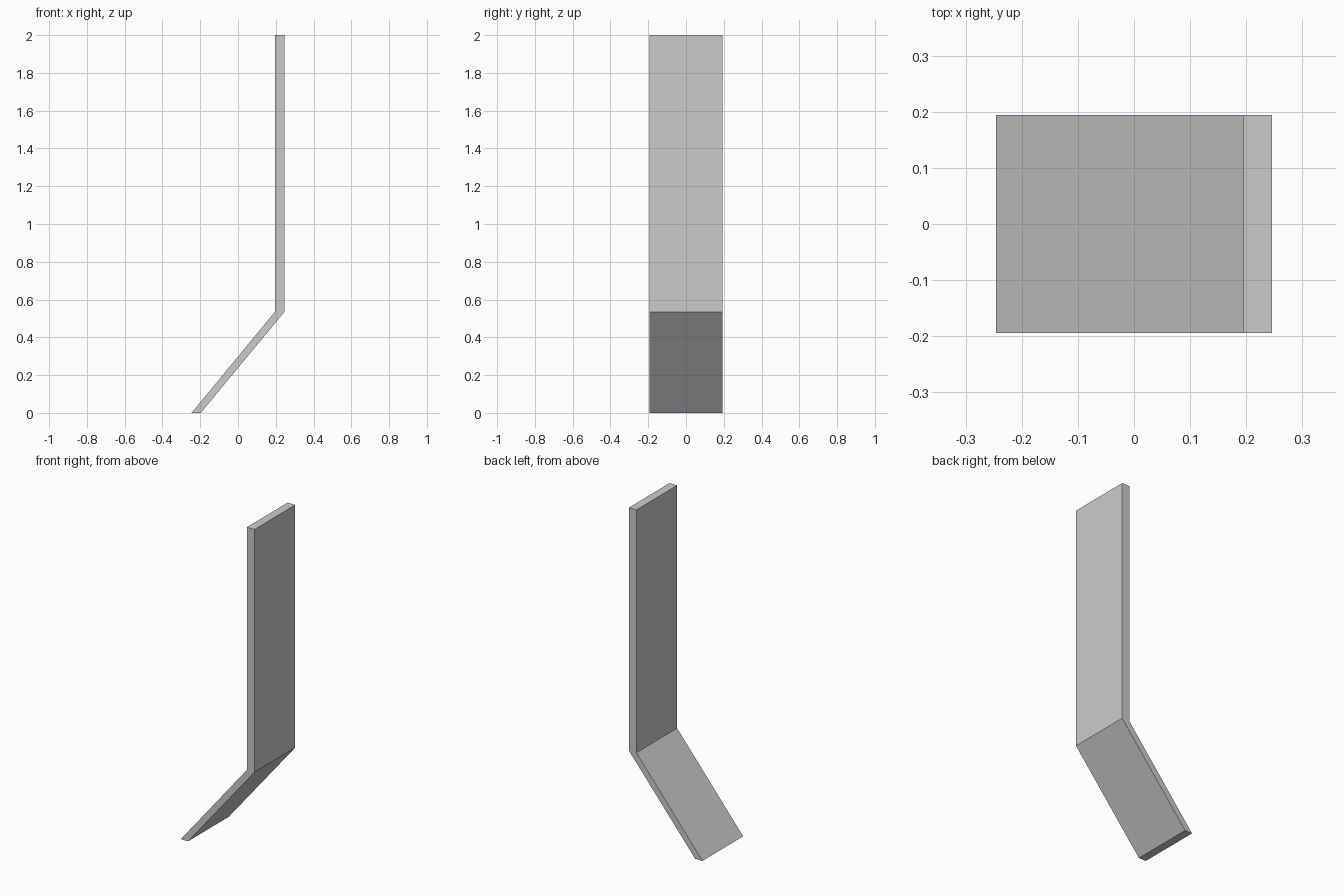
import bpy, bmesh

if "Cube" in bpy.data.objects:
    bpy.data.objects.remove(bpy.data.objects["Cube"])

# Side profile of the bent plate (x, z), extruded along y
PROFILE = [(-0.246, 0), (-0.197, 0), (0.246, 0.535), (0.246, 2),
           (0.195, 2), (0.195, 0.535)]
HALF_DEPTH = 0.194

bm = bmesh.new()
# Lower slanted leg and upper upright share the bend edge
for idx in ((0, 1, 2, 5), (5, 2, 3, 4)):
    bm.faces.new([bm.verts.new((PROFILE[i][0], -HALF_DEPTH, PROFILE[i][1])) for i in idx])
bmesh.ops.remove_doubles(bm, verts=bm.verts, dist=1e-5)

# Give the plate its width
ext = bmesh.ops.extrude_face_region(bm, geom=bm.faces[:], use_keep_orig=True)
new_verts = [g for g in ext["geom"] if isinstance(g, bmesh.types.BMVert)]
bmesh.ops.translate(bm, verts=new_verts, vec=(0, 2 * HALF_DEPTH, 0))
bmesh.ops.recalc_face_normals(bm, faces=bm.faces)

mesh = bpy.data.meshes.new("bent_plate")
bm.to_mesh(mesh)
bm.free()
bpy.context.collection.objects.link(bpy.data.objects.new("bent_plate", mesh))
